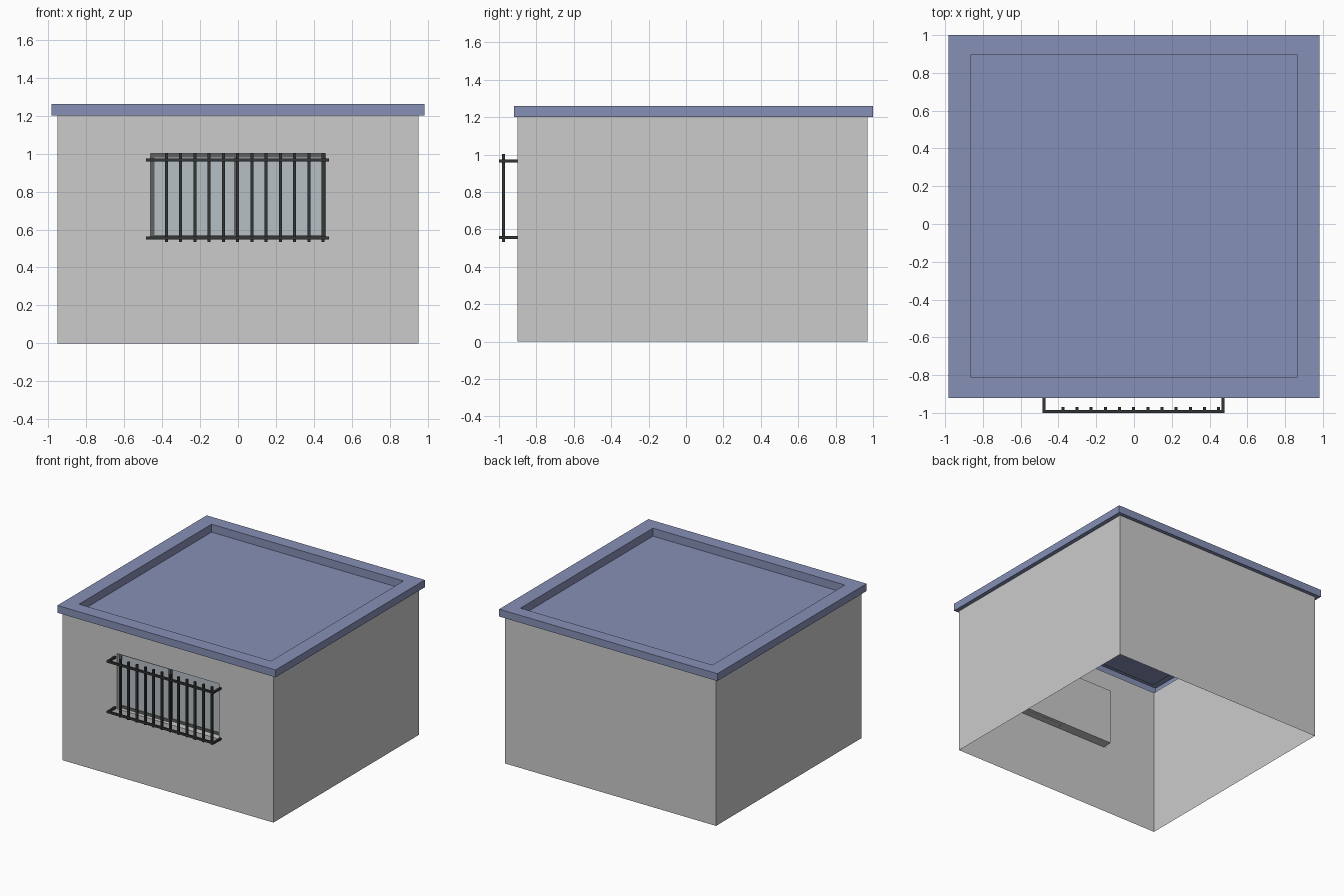
import bpy, bmesh

if "Cube" in bpy.data.objects:
    bpy.data.objects.remove(bpy.data.objects["Cube"])


def material(name, rgb):
    m = bpy.data.materials.new(name)
    m.diffuse_color = (*rgb, 1)
    m.use_nodes = True
    m.node_tree.nodes["Principled BSDF"].inputs["Base Color"].default_value = m.diffuse_color
    return m


BLUE = material("roof_blue", (0.24, 0.28, 0.47))
IRON = material("iron", (0.034, 0.037, 0.037))
FRAME = material("frame_grey", (0.12, 0.12, 0.12))
GLASS = material("glass_grey", (0.47, 0.53, 0.56))


def finish(name, bm, mat=None):
    bmesh.ops.remove_doubles(bm, verts=bm.verts, dist=1e-5)
    me = bpy.data.meshes.new(name)
    bm.to_mesh(me)
    bm.free()
    ob = bpy.data.objects.new(name, me)
    bpy.context.collection.objects.link(ob)
    if mat:
        me.materials.append(mat)
    return ob


def quad(bm, *pts):
    return bm.faces.new([bm.verts.new(p) for p in pts])


def add_box(bm, x, y, z):
    vs = bmesh.ops.create_cube(bm, size=1)["verts"]
    for v in vs:
        for i, (a, b) in enumerate((x, y, z)):
            v.co[i] = a if v.co[i] < 0 else b


def ring(x0, x1, y0, y1, z):
    return [(x0, y0, z), (x1, y0, z), (x1, y1, z), (x0, y1, z)]


def skin(bm, rings):
    for lo, hi in zip(rings, rings[1:]):
        for i in range(4):
            j = (i + 1) % 4
            quad(bm, lo[i], lo[j], hi[j], hi[i])


WX, Y0, Y1, H = 0.95, -0.90, 0.97, 1.2
HX, Z0, Z1, YB = 0.46, 0.55, 1.0, -0.82

# Thin walls, open below, with a window opening in the front
bm = bmesh.new()
lo, hi = ring(-WX, WX, Y0, Y1, 0), ring(-WX, WX, Y0, Y1, H)
for i in (1, 2, 3):
    j = (i + 1) % 4
    quad(bm, lo[i], lo[j], hi[j], hi[i])
xs, zs = (-WX, -HX, HX, WX), (0, Z0, Z1, H)
for i in range(3):
    for k in range(3):
        if (i, k) != (1, 1):
            a, b, c, d = xs[i], xs[i + 1], zs[k], zs[k + 1]
            quad(bm, (a, Y0, c), (b, Y0, c), (b, Y0, d), (a, Y0, d))
# Window recess
o = [(-HX, Y0, Z0), (HX, Y0, Z0), (HX, Y0, Z1), (-HX, Y0, Z1)]
n = [(x, YB, z) for x, _, z in o]
skin(bm, [o, n])
quad(bm, *n)
finish("walls", bm)

# Roof: overhang, rim and sunken deck
bm = bmesh.new()
deck = ring(-0.865, 0.865, -0.81, 0.895, 1.195)
skin(bm, [ring(-WX, WX, Y0, Y1, H),
          ring(-0.983, 0.983, -0.92, 1.0, H),
          ring(-0.983, 0.983, -0.92, 1.0, 1.26),
          ring(-0.865, 0.865, -0.81, 0.895, 1.26), deck])
quad(bm, *deck)
finish("roof", bm, BLUE)

# Two sliding sashes, one behind the other
T = 0.02
for name, xa, xb, ya in (("left", -HX, 0.0, -0.87), ("right", -0.02, HX, -0.848)):
    yr = (ya, ya + T)
    bm = bmesh.new()
    for x in (xa, xb - T):
        add_box(bm, (x, x + T), yr, (Z0, Z1))
    for z in (Z0, Z1 - T):
        add_box(bm, (xa + T, xb - T), yr, (z, z + T))
    finish(name + "_sash_frame", bm, FRAME)
    bm = bmesh.new()
    add_box(bm, (xa + T, xb - T), (ya + 0.007, ya + 0.013), (Z0 + T, Z1 - T))
    finish(name + "_glass", bm, GLASS)

# Guard rails, U-shaped and returning to the wall
W = 0.016
for name, z in (("lower", 0.548), ("upper", 0.959)):
    bm = bmesh.new()
    zr = (z, z + W)
    add_box(bm, (-0.485, 0.48), (-1.0, -1.0 + W), zr)
    for x in (-0.485, 0.48 - W):
        add_box(bm, (x, x + W), (-1.0 + W, Y0), zr)
    finish(name + "_guard_rail", bm, IRON)

# Upright guard bars
bm = bmesh.new()
for i in range(12):
    x = -0.377 + i * 0.075
    add_box(bm, (x - W / 2, x + W / 2), (-0.984, -0.968), (0.533, 1.003))
finish("guard_bars", bm, IRON)
